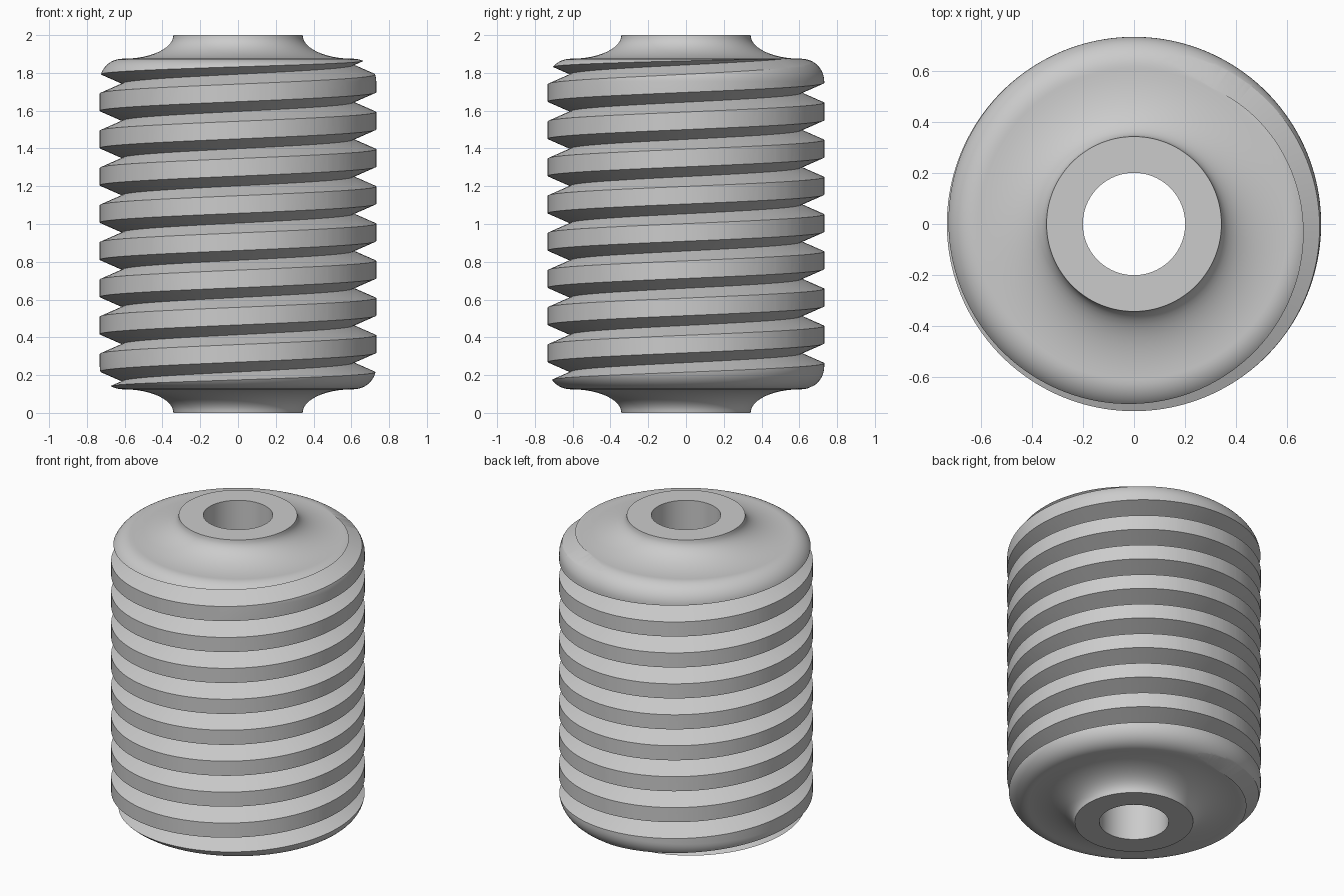
import bpy
import bmesh
from math import sin, cos, pi

SEGMENTS = 160
RADIUS, ROOT, BORE, NECK = 0.732, 0.613, 0.20, 0.342
PITCH, GROOVE_HALF, GROOVE_Z = 0.197, 0.052, 1.645

if "Cube" in bpy.data.objects:
    bpy.data.objects.remove(bpy.data.objects["Cube"])

steel = bpy.data.materials.new("light_grey_metal")
steel.use_nodes = True
GREY = (0.6, 0.6, 0.6, 1)
steel.diffuse_color = GREY
steel.node_tree.nodes["Principled BSDF"].inputs["Base Color"].default_value = GREY


def sweep(name, profile, first, last, rise=0.0):
    """Turn a closed (radius, z) profile about z, climbing by rise each turn."""
    bm = bmesh.new()
    closed = rise == 0
    rings = []
    for i in range(first, last + (0 if closed else 1)):
        a = 2 * pi * i / SEGMENTS
        lift = rise * i / SEGMENTS
        rings.append([bm.verts.new((r * cos(a), r * sin(a), z + lift)) for r, z in profile])
    pairs = list(zip(rings, rings[1:]))
    if closed:
        pairs.append((rings[-1], rings[0]))
    n = len(profile)
    for p, q in pairs:
        for k in range(n):
            m = (k + 1) % n
            bm.faces.new((p[k], q[k], q[m], p[m]))
    if not closed:
        bm.faces.new(rings[0])
        bm.faces.new(rings[-1])
    bmesh.ops.recalc_face_normals(bm, faces=bm.faces)
    mesh = bpy.data.meshes.new(name)
    bm.to_mesh(mesh)
    bm.free()
    mesh.materials.append(steel)
    obj = bpy.data.objects.new(name, mesh)
    bpy.context.collection.objects.link(obj)
    return obj


# Blank: bore, neck, concave cove and rounded shoulder, mirrored top to bottom
STEPS = 12
cove_r, shoulder_z, fillet = 0.605, 0.125, 0.12
quarter = [i / STEPS * pi / 2 for i in range(STEPS + 1)]
half = [(cove_r - (cove_r - NECK) * cos(t), shoulder_z * sin(t)) for t in quarter]
half += [(RADIUS - fillet + fillet * sin(t), shoulder_z + fillet * (1 - cos(t)))
         for t in quarter]
profile = [(BORE, 0)] + half + [(r, 2 - z) for r, z in reversed(half)] + [(BORE, 2)]
worm = sweep("worm_gear", profile, 0, SEGMENTS)

# Helical V groove cutter, running out past both shoulders
OUTER = 0.76
flare = GROOVE_HALF * (OUTER - ROOT) / (RADIUS - ROOT)
vee = [(ROOT, GROOVE_Z), (OUTER, GROOVE_Z - flare), (OUTER, GROOVE_Z + flare)]
cutter = sweep("groove_cutter", vee, -int(8.3 * SEGMENTS), int(1.4 * SEGMENTS), PITCH)
cutter.hide_render = True

cut = worm.modifiers.new("helical_groove", 'BOOLEAN')
cut.operation = 'DIFFERENCE'
cut.solver = 'EXACT'
cut.object = cutter
bpy.ops.object.select_all(action='DESELECT')
worm.select_set(True)
bpy.context.view_layer.objects.active = worm
bpy.ops.object.modifier_apply(modifier=cut.name)
bpy.data.objects.remove(cutter)
bpy.ops.object.shade_smooth_by_angle(angle=pi / 6)
